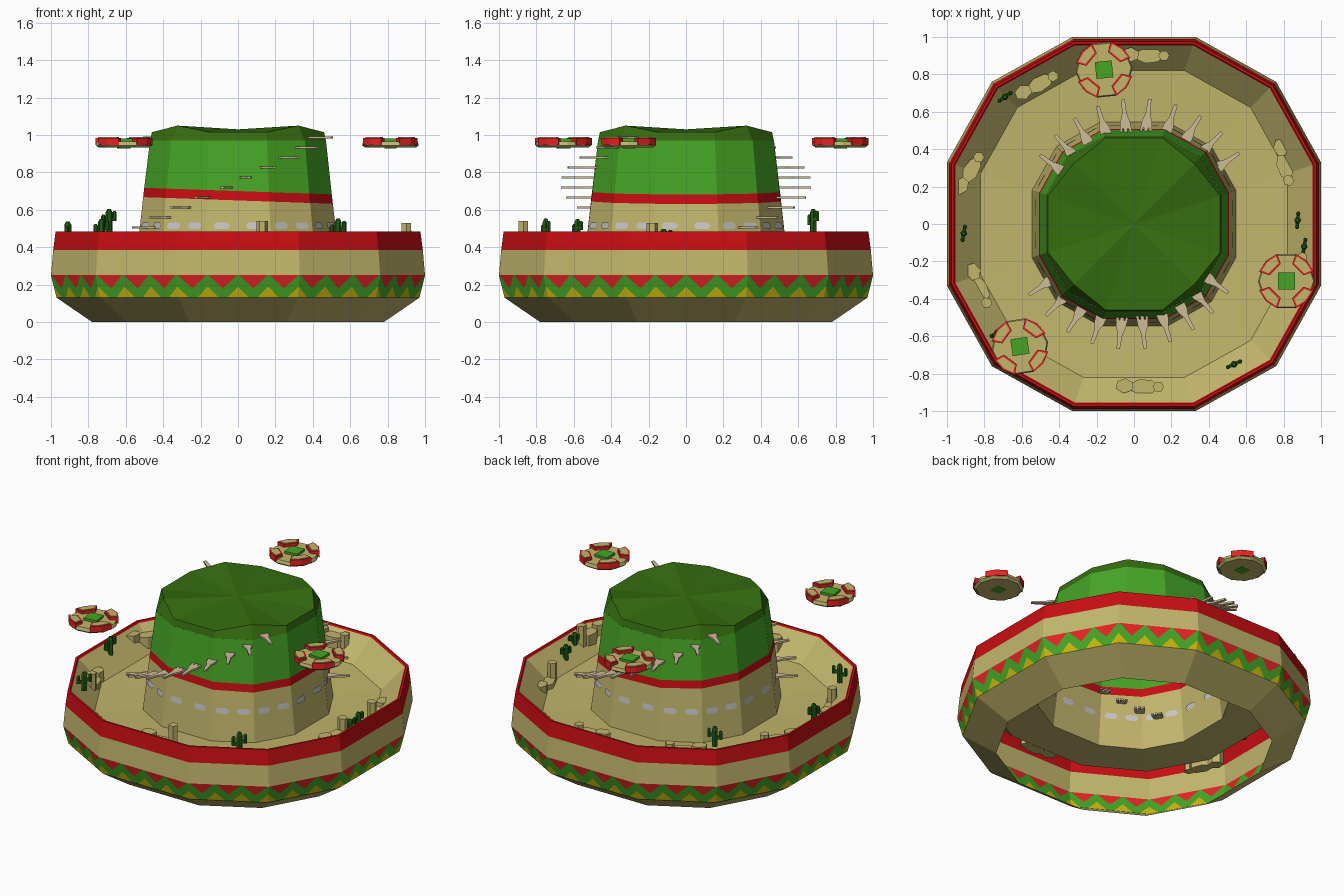
import bpy, bmesh, math
from mathutils import Vector, Matrix

if "Cube" in bpy.data.objects:
    bpy.data.objects.remove(bpy.data.objects["Cube"])

def mat(name, r, g, b):
    m = bpy.data.materials.new(name)
    lin = [((c / 255 + 0.055) / 1.055) ** 2.4 if c > 10 else c / 255 / 12.92 for c in (r, g, b)]
    m.diffuse_color = (*lin, 1)
    m.use_nodes = True
    m.node_tree.nodes["Principled BSDF"].inputs["Base Color"].default_value = m.diffuse_color
    return m

TAN = mat("straw_tan", 194, 182, 108)
RED = mat("deep_red", 200, 14, 18)
BRIGHT = mat("bright_red", 232, 36, 36)
GREEN = mat("felt_green", 70, 165, 38)
DARK = mat("dark_green", 54, 110, 16)
CACTUS = mat("cactus_green", 34, 92, 20)
YELLOW = mat("yellow", 200, 182, 16)
GREY = mat("light_grey", 200, 200, 198)
WOOD = mat("pale_wood", 206, 190, 150)

def add(name, verts, faces, mats, idx=None):
    me = bpy.data.meshes.new(name)
    me.from_pydata([tuple(v) for v in verts], [], faces)
    for m in mats:
        me.materials.append(m)
    if idx:
        for p, i in zip(me.polygons, idx):
            p.material_index = i
    ob = bpy.data.objects.new(name, me)
    bpy.context.collection.objects.link(ob)
    return ob

# Twelve-sided outline shared by brim and crown (wider edges on the axes)
QUAD = [(1, 0.33), (0.76, 0.76), (0.33, 1)]
DIRS = []
for k in range(4):
    for x, y in QUAD:
        for _ in range(k):
            x, y = -y, x
        DIRS.append(Vector((x, y, 0)))
N = 12

def edge_pt(e, t, s, z):
    p = DIRS[e % N].lerp(DIRS[(e + 1) % N], t) * s
    return Vector((p.x, p.y, z))

def shell(name, profile, mats, bands, zfun=lambda d, s, z: z):
    verts = [(d.x * s, d.y * s, zfun(d, s, z)) for s, z in profile for d in DIRS]
    faces, idx = [], []
    for r in range(len(profile) - 1):
        for i in range(N):
            j = (i + 1) % N
            faces.append((r * N + i, r * N + j, (r + 1) * N + j, (r + 1) * N + i))
            idx.append(bands[r])
    return add(name, verts, faces, mats, idx)

# Brim: open underside, outer wall, rim and dished floor
shell("brim_underside", [(0.78, 0), (0.97, 0.13)], [TAN], [0])
shell("brim_wall", [(1.0, 0.25), (0.988, 0.385), (0.975, 0.485), (0.962, 0.485), (0.955, 0.475),
                    (0.82, 0.335), (0.545, 0.32)], [TAN, RED], [0, 1, 1, 1, 0, 0])

# Zigzag band: red triangles hang down, yellow ones stand up, on green
verts, faces, idx = [], [], []
Z0, Z1 = 0.13, 0.25
def band_pt(e, t, z):
    verts.append(edge_pt(e, t, 0.97 + 0.03 * (z - Z0) / (Z1 - Z0), z))
    return len(verts) - 1
for e in range(N):
    n = 4 if e % 3 == 2 else 3
    for k in range(n):
        P = lambda u, z: band_pt(e, (k + u) / n, z)
        t0, t1, ra = P(0.04, Z1), P(0.96, Z1), P(0.5, 0.18)
        c0, c1 = P(0, Z1), P(1, Z1)
        b0, b1, ba, bb = P(0, Z0), P(1, Z0), P(0.36, Z0), P(0.64, Z0)
        y0, y1 = P(0, 0.19), P(1, 0.19)
        faces += [(t0, ra, t1), (b0, ba, y0), (bb, b1, y1),
                  (c0, y0, ba, ra, t0), (c1, t1, ra, bb, y1), (ba, bb, ra)]
        idx += [0, 1, 1, 2, 2, 2]
add("zigzag_band", verts, faces, [BRIGHT, YELLOW, GREEN], idx)

# Crown with a slightly tilted red stripe
def crown_s(z):
    return 0.545 - (z - 0.32) * 0.115
tilt = lambda d, s, z: z - 0.035 * d.x * s if 0.6 < z < 0.75 else z
shell("crown", [(crown_s(z), z) for z in (0.32, 0.65, 0.70, 0.97)], [TAN, RED, GREEN], [0, 1, 2], tilt)

# Dark cap: corners raised, centre dished
verts = [(d.x * 0.47, d.y * 0.47, 0.97) for d in DIRS]
for i, d in enumerate(DIRS):
    s, z = (0.425, 1.05) if i % 3 == 1 else (0.46, 1.015)
    verts.append((d.x * s, d.y * s, z))
verts.append((0, 0, 1.03))
faces = [(i, (i + 1) % N, N + (i + 1) % N, N + i) for i in range(N)]
faces += [(N + i, N + (i + 1) % N, 2 * N) for i in range(N)]
add("crown_cap", verts, faces, [DARK])

# Grey dashes around the crown foot
verts, faces = [], []
HEX = [(-1, 0), (-0.7, -1), (0.7, -1), (1, 0), (0.7, 1), (-0.7, 1)]
for e in range(N):
    w = 0.13 if e % 3 == 2 else 0.16
    for t in (0.25, 0.75):
        for off in (0.005, -0.005):
            b = len(verts)
            for a, c in HEX:
                z = 0.515 + 0.018 * c
                verts.append(edge_pt(e, t + a * w, crown_s(z) + off, z))
            faces.append(tuple(range(b, b + 6)) if off > 0 else tuple(range(b + 5, b - 1, -1)))
add("crown_dashes", verts, faces, [GREY])

def prism(name, outline, z0, z1, material, M=Matrix()):
    n = len(outline)
    verts = [M @ Vector((x, y, z)) for z in (z0, z1) for x, y in outline]
    faces = [tuple(range(n - 1, -1, -1)), tuple(range(n, 2 * n))]
    faces += [(i, (i + 1) % n, n + (i + 1) % n, n + i) for i in range(n)]
    return add(name, verts, faces, [material])

# Fork-shaped steps climbing both sides of the crown
half = [(0.19, 0.009), (0.11, 0.013), (0.07, 0.027), (0.0, 0.034), (0.0, 0.02), (0.035, 0.016),
        (0.035, 0.011), (0.0, 0.008)]
FORK = half + [(x, -y) for x, y in reversed(half)]
for side in (0, 1):
    for k in range(10):
        a = math.radians(214 + 12.2 * k + 180 * side)
        z = 0.505 + 0.0535 * k
        r = crown_s(z) - 0.035 + 0.02 * math.sin(math.pi * k / 9)
        M = Matrix.Translation((r * math.cos(a), r * math.sin(a), z)) @ Matrix.Rotation(a, 4, 'Z')
        prism(f"fork_step_{side}_{k}", FORK, -0.006, 0.006, WOOD, M)

# Three floating discs
def ngon(n, r, ph=0.0):
    return [(r * math.cos(ph + 2 * math.pi * i / n), r * math.sin(ph + 2 * math.pi * i / n)) for i in range(n)]
for k, (cx, cy, rot) in enumerate([(-0.16, 0.825, 0.1), (0.815, -0.305, 0.0), (-0.61, -0.655, 0.15)]):
    M = Matrix.Translation((cx, cy, 0)) @ Matrix.Rotation(rot, 4, 'Z')
    n = 10
    vs = [M @ Vector((x, y, z)) for r, z in ((0.135, 0.932), (0.152, 0.945), (0.145, 0.966))
          for x, y in ngon(n, r)]
    fs = [tuple(range(n - 1, -1, -1)), tuple(range(2 * n, 3 * n))]
    fs += [(r * n + i, r * n + (i + 1) % n, (r + 1) * n + (i + 1) % n, (r + 1) * n + i)
           for r in (0, 1) for i in range(n)]
    add(f"disc_{k}", vs, fs, [TAN])
    prism(f"disc_centre_{k}", ngon(4, 0.064, math.pi / 4), 0.96, 0.982, GREEN, M)
    prism(f"disc_centre_underside_{k}", ngon(4, 0.045, math.pi / 4), 0.928, 0.934, GREEN, M)
    # red rim blocks with a tan inset on top
    for j in range(4):
        A = math.pi / 4 + j * math.pi / 2
        def arc(r0, r1, w):
            o = [(r1 * math.cos(A + w * u), r1 * math.sin(A + w * u)) for u in (-1, 0, 1)]
            return o + [(r0 * math.cos(A + w * u), r0 * math.sin(A + w * u)) for u in (1, -1)]
        prism(f"disc_block_{k}_{j}", arc(0.096, 0.154, 0.46), 0.946, 0.985, BRIGHT, M)
        prism(f"disc_block_top_{k}_{j}", arc(0.104, 0.144, 0.38), 0.984, 0.988, TAN, M)

def floor_z(x, y):
    s = max(abs(x), abs(y), (abs(x) + abs(y)) / 1.42)
    return 0.33 if s < 0.82 else 0.335 + (s - 0.82) * 1.03

# Stone groups on the brim: one post and two low boulders each
for k, (x, y, deg, top) in enumerate([(-0.52, 0.74, 30, 0.47), (0.06, 0.9, 0, 0.48), (0.8, 0.33, -75, 0.46),
                                      (-0.88, 0.27, 60, 0.47), (-0.83, -0.33, -65, 0.47),
                                      (0.03, -0.87, 0, 0.54), (0.9, -0.28, 90, 0.53)]):
    M = Matrix.Translation((x, y, 0)) @ Matrix.Rotation(math.radians(deg), 4, 'Z')
    z = floor_z(x, y) - 0.04
    post = [(px + 0.1, py) for px, py in ngon(6, 0.03)]
    prism(f"stone_post_{k}", post, z, top, TAN, M)
    slab = [(px * 1.3 + 0.02, py * 0.7) for px, py in ngon(7, 0.06)]
    prism(f"stone_slab_{k}", slab, z, z + 0.075, TAN, M)
    rock = [(px - 0.08, py * 0.8 + 0.005) for px, py in ngon(6, 0.05, 0.4)]
    prism(f"stone_boulder_{k}", rock, z, z + 0.10, TAN, M)

# Cacti: trunk with two bent arms, tapered tips
def tube(bm, p, r, h):
    for r1, r2, z, d in ((r, r, 0, h * 0.85), (r, r * 0.5, h * 0.85, h * 0.15)):
        bmesh.ops.create_cone(bm, cap_ends=True, segments=6, radius1=r1, radius2=r2, depth=d,
                              matrix=Matrix.Translation((p[0], p[1], p[2] + z + d / 2)))
for k, (x, y, deg, h) in enumerate([(-0.69, 0.68, 35, 0.13), (-0.91, -0.05, 80, 0.12), (0.875, 0.02, 85, 0.10),
                                    (0.91, -0.12, 80, 0.08), (0.535, -0.75, 25, 0.14), (-0.73, -0.58, 30, 0.12)]):
    bm = bmesh.new()
    tube(bm, (0, 0, 0), 0.019, h)
    for sx, az in ((-1, 0.35), (1, 0.5)):
        tube(bm, (sx * 0.036, 0, h * az), 0.012, h * 0.42)
        bmesh.ops.create_cube(bm, size=1, matrix=Matrix.Translation((sx * 0.02, 0, h * az + 0.01))
                              @ Matrix.Diagonal((0.04, 0.018, 0.018, 1)))
    me = bpy.data.meshes.new(f"cactus_{k}")
    bm.to_mesh(me)
    bm.free()
    me.materials.append(CACTUS)
    ob = bpy.data.objects.new(f"cactus_{k}", me)
    ob.location = (x, y, floor_z(x, y) - 0.01)
    ob.rotation_euler.z = math.radians(deg)
    bpy.context.collection.objects.link(ob)
